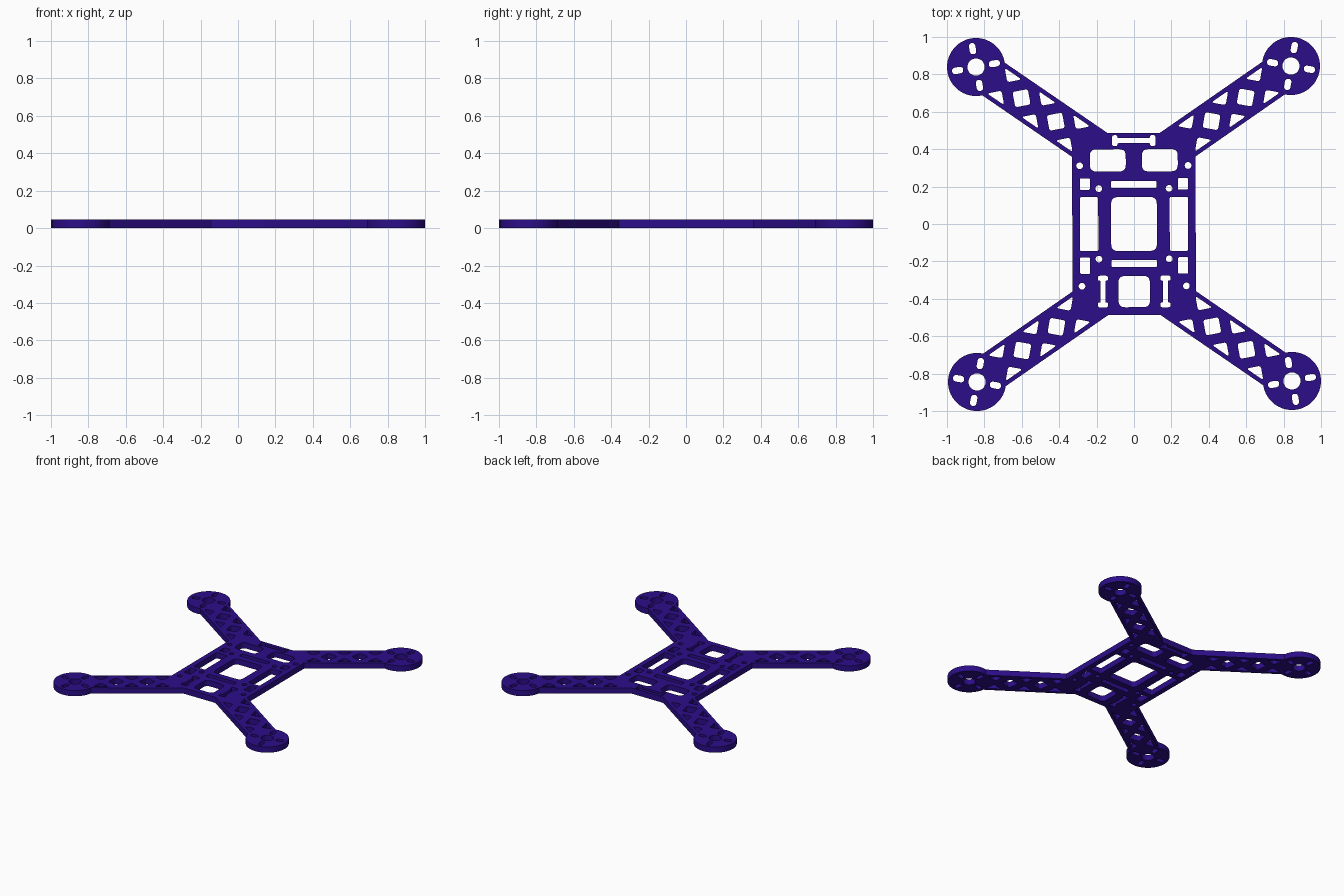
import bpy
from math import sin, cos, pi, radians, asin
from mathutils import Vector

if "Cube" in bpy.data.objects:
    bpy.data.objects.remove(bpy.data.objects["Cube"])

THICK = 0.045
MOTOR = Vector((0.842, 0.842))
DISC_R, ARM_HALF = 0.155, 0.106
ANGLE = radians(34.6)
U = Vector((cos(ANGLE), sin(ANGLE)))
N = Vector((-sin(ANGLE), cos(ANGLE)))

loops = []


def arc(c, r, a0, a1, n):
    return [Vector((c[0] + r * cos(a0 + (a1 - a0) * i / n),
                    c[1] + r * sin(a0 + (a1 - a0) * i / n))) for i in range(n + 1)]


def circle(x, y, r, n=24):
    return arc((x, y), r, 0, 2 * pi, n)[:-1]


def rounded(pts, r, n=5):
    """Round every corner of a polygon with a small quadratic curve."""
    pts = [Vector(p) for p in pts]
    out = []
    for i, p in enumerate(pts):
        a, b = pts[i - 1] - p, pts[(i + 1) % len(pts)] - p
        d = min(r, a.length * 0.48, b.length * 0.48)
        s, e = p + a.normalized() * d, p + b.normalized() * d
        for k in range(n + 1):
            t = k / n
            out.append(s * (1 - t) ** 2 + p * 2 * t * (1 - t) + e * t * t)
    return out


def rect(x0, x1, y0, y1, r):
    return rounded([(x0, y0), (x1, y0), (x1, y1), (x0, y1)], r)


def mirror(pts, sx, sy):
    return [Vector((p[0] * sx, p[1] * sy)) for p in pts]


def both(pts):
    loops.extend([pts, mirror(pts, -1, 1)])


def strap_slot(cx, cy, half, bar, bulb_w, bulb_l, vertical=False):
    """Narrow slot with a wider bulb at each end."""
    q = [(half, -bulb_w), (half, bulb_w), (half - bulb_l, bulb_w), (half - bulb_l, bar)]
    p = q + [(-x, y) for x, y in reversed(q[1:])]
    p += [(-half, -bulb_w), (-half + bulb_l, -bulb_w), (-half + bulb_l, -bar),
          (half - bulb_l, -bar), (half - bulb_l, -bulb_w)]
    if vertical:
        p = [(-y, x) for x, y in p]
    return rounded([(cx + x, cy + y) for x, y in p], 0.012, 4)


# Outer outline: one quadrant, mirrored twice
sweep = pi - asin(ARM_HALF / DISC_R)
quarter = [Vector((0.33, 0.36))]
quarter += arc(MOTOR, DISC_R, ANGLE - sweep, ANGLE + sweep, 56)
quarter += [Vector((0.14, 0.487))]
right = mirror(quarter, 1, -1)[::-1] + quarter
loops.append(right + mirror(right, -1, 1)[::-1])


# Arm holes, in arm coordinates (distance inward from motor, sideways)
def arm(pts):
    return [MOTOR - U * a + N * s for a, s in pts]


arm_holes = [circle(*MOTOR, 0.046, 32)]
for k in range(4):                                   # motor screw slots
    t = pi / 4 + k * pi / 2
    r = 0.0175
    s = arc((0.113, 0), r, -pi / 2, pi / 2, 8) + arc((0.087, 0), r, pi / 2, 1.5 * pi, 8)
    arm_holes.append(arm([(p.x * cos(t) - p.y * sin(t), p.x * sin(t) + p.y * cos(t)) for p in s]))
for a in (0.295, 0.517):                             # truss diamonds
    d = 0.059
    arm_holes.append(rounded(arm([(a - d, 0), (a, -d), (a + d, 0), (a, d)]), 0.014))
for a in (0.184, 0.406, 0.628):                      # truss triangles
    for s in (1, -1):
        arm_holes.append(rounded(arm([(a, 0.027 * s), (a + 0.055, 0.083 * s),
                                      (a - 0.055, 0.083 * s)]), 0.016))
for h in arm_holes:
    for sx in (1, -1):
        for sy in (1, -1):
            loops.append(mirror(h, sx, sy))

# Body windows
loops.append(rect(-0.122, 0.122, -0.144, 0.144, 0.035))
loops.append(rect(-0.084, 0.084, -0.445, -0.278, 0.035))
both(rect(0.043, 0.235, 0.281, 0.400, 0.035))
both(rect(0.191, 0.289, -0.144, 0.144, 0.008))
both(rect(0.235, 0.289, 0.183, 0.245, 0.008))
both(rect(0.235, 0.289, -0.266, -0.178, 0.008))
for s in (1, -1):
    loops.append(mirror(rect(-0.122, 0.122, 0.192, 0.230, 0.008), 1, s))

# Strap slots
loops.append(strap_slot(0, 0.446, 0.116, 0.014, 0.029, 0.028))
both(strap_slot(0.167, -0.361, 0.085, 0.013, 0.027, 0.026, True))

# Screw holes
for x, y, r in ((0.290, 0.312, 0.018), (0.279, -0.332, 0.018),
                (0.188, 0.190, 0.018), (0.188, -0.187, 0.018)):
    both(circle(x, y, r, 20))

# Filled and extruded flat plate
curve = bpy.data.curves.new("frame_plate", 'CURVE')
curve.dimensions = '2D'
curve.fill_mode = 'BOTH'
curve.extrude = THICK / 2
for pts in loops:
    sp = curve.splines.new('POLY')
    sp.points.add(len(pts) - 1)
    for q, p in zip(sp.points, pts):
        q.co = (p[0], p[1], 0, 1)
    sp.use_cyclic_u = True
plate = bpy.data.objects.new("frame_plate", curve)
bpy.context.collection.objects.link(plate)
plate.location.z = THICK / 2
plate.rotation_euler.z = 0.0032
bpy.context.view_layer.objects.active = plate
plate.select_set(True)
bpy.ops.object.convert(target='MESH')
plate = bpy.context.object

# Weld the caps to the walls and shade
bpy.ops.object.mode_set(mode='EDIT')
bpy.ops.mesh.select_all(action='SELECT')
bpy.ops.mesh.remove_doubles(threshold=0.0001)
bpy.ops.mesh.normals_make_consistent(inside=False)
bpy.ops.object.mode_set(mode='OBJECT')
bpy.ops.object.shade_smooth_by_angle(angle=radians(30))

mat = bpy.data.materials.new("indigo")
mat.diffuse_color = (0.025, 0.004, 0.25, 1)
mat.use_nodes = True
mat.node_tree.nodes["Principled BSDF"].inputs["Base Color"].default_value = mat.diffuse_color
plate.data.materials.clear()
plate.data.materials.append(mat)
